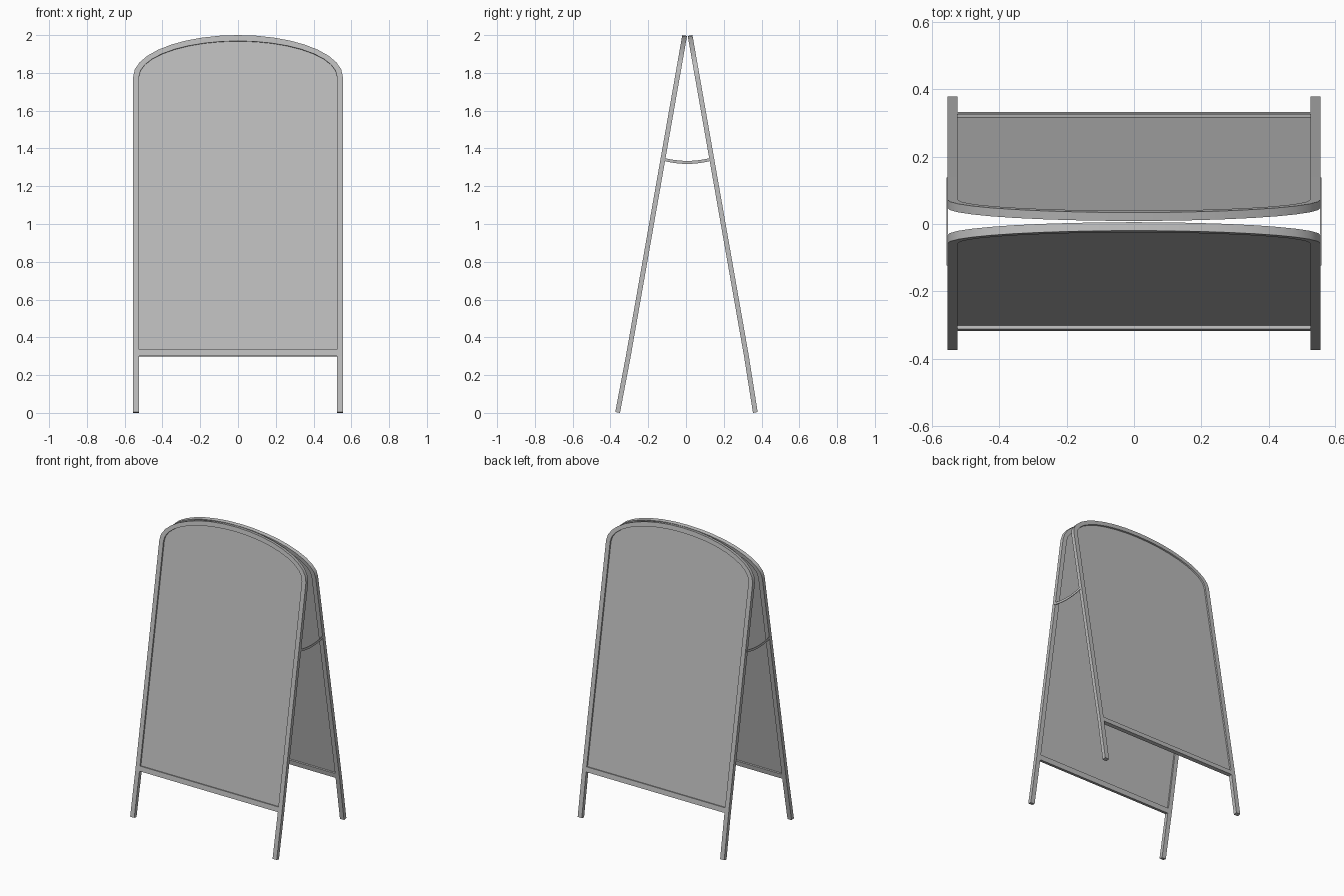
import bpy, bmesh, math
from mathutils import Vector

if "Cube" in bpy.data.objects:
    bpy.data.objects.remove(bpy.data.objects["Cube"], do_unlink=True)

grey = bpy.data.materials.new("plain grey")
grey.use_nodes = True
GREY = (0.5, 0.5, 0.5, 1)
grey.diffuse_color = GREY
grey.node_tree.nodes["Principled BSDF"].inputs["Base Color"].default_value = GREY

HALF_W, BAR, DEPTH, SPRING, KNEE = 0.555, 0.031, 0.0125, 1.78, 0.3
SLOPE = 0.1755


def make_object(name, bm):
    bmesh.ops.recalc_face_normals(bm, faces=bm.faces[:])
    mesh = bpy.data.meshes.new(name)
    bm.to_mesh(mesh)
    bm.free()
    mesh.materials.append(grey)
    obj = bpy.data.objects.new(name, mesh)
    bpy.context.collection.objects.link(obj)
    bpy.ops.object.select_all(action="DESELECT")
    obj.select_set(True)
    bpy.context.view_layer.objects.active = obj
    bpy.ops.object.shade_smooth_by_angle(angle=math.radians(30))
    return obj


def arch(inset, bottom, steps=18):
    """Half-ellipse arch with straight sides down to the given height."""
    w, h = HALF_W - inset, 2.0 - SPRING - inset
    pts = [(w, bottom)]
    if bottom < KNEE:
        pts.append((w, KNEE))
    for i in range(steps + 1):
        a = math.pi * i / steps
        pts.append((w * math.cos(a), SPRING + h * math.sin(a)))
    return pts + [(-x, z) for x, z in reversed(pts[:len(pts) - steps - 1])]


def sweep(bm, rings):
    """Join rings of vertices into a closed bar."""
    rings = [[bm.verts.new(p) for p in ring] for ring in rings]
    n = len(rings[0])
    for a, b in zip(rings, rings[1:]):
        for i in range(n):
            j = (i + 1) % n
            bm.faces.new((a[i], a[j], b[j], b[i]))
    bm.faces.new(rings[0])
    bm.faces.new(rings[-1])


def build_side(label, side, knee_y, leg_slope):
    """One leaning board: side is -1 for the front, 1 for the back."""
    def place(x, z, out):
        slope = SLOPE if z >= KNEE else leg_slope
        y = knee_y - slope * (z - KNEE)
        lift = SLOPE * (out if z < SPRING else out - DEPTH)
        return Vector((x, side * (y + out), max(z + lift, 0)))

    # Arched frame with legs
    bm = bmesh.new()
    foot = SLOPE * DEPTH
    sweep(bm, [[place(*o, DEPTH), place(*i, DEPTH), place(*i, -DEPTH), place(*o, -DEPTH)]
               for o, i in zip(arch(0, foot), arch(BAR, foot))])
    make_object(label + "_frame", bm)

    # Thin board inside the frame
    bm = bmesh.new()
    outline = arch(BAR - 0.004, KNEE + 0.015)
    sweep(bm, [[place(x, z, d) for x, z in outline] for d in (-0.002, 0.002)])
    make_object(label + "_board", bm)

    # Bottom rail
    bm = bmesh.new()
    w = HALF_W - BAR + 0.003
    sweep(bm, [[place(x, KNEE, DEPTH), place(x, KNEE + 0.033, DEPTH),
                place(x, KNEE + 0.033, -DEPTH), place(x, KNEE, -DEPTH)] for x in (-w, w)])
    make_object(label + "_bottom_rail", bm)


build_side("front", -1, 0.3055, 0.19)
build_side("back", 1, 0.32, 0.158)

# Sagging straps that link the two frames
for label, side in (("left", 1), ("right", -1)):
    bm = bmesh.new()
    rings = []
    for i in range(9):
        t = i / 4 - 1
        y, z = 0.007 + 0.131 * t, 1.318 + 0.018 * t * t
        rings.append([(side * x, y, z + h) for x, h in
                      ((0.553, 0), (0.557, 0), (0.557, 0.016), (0.553, 0.016))])
    sweep(bm, rings)
    make_object(label + "_strap", bm)
